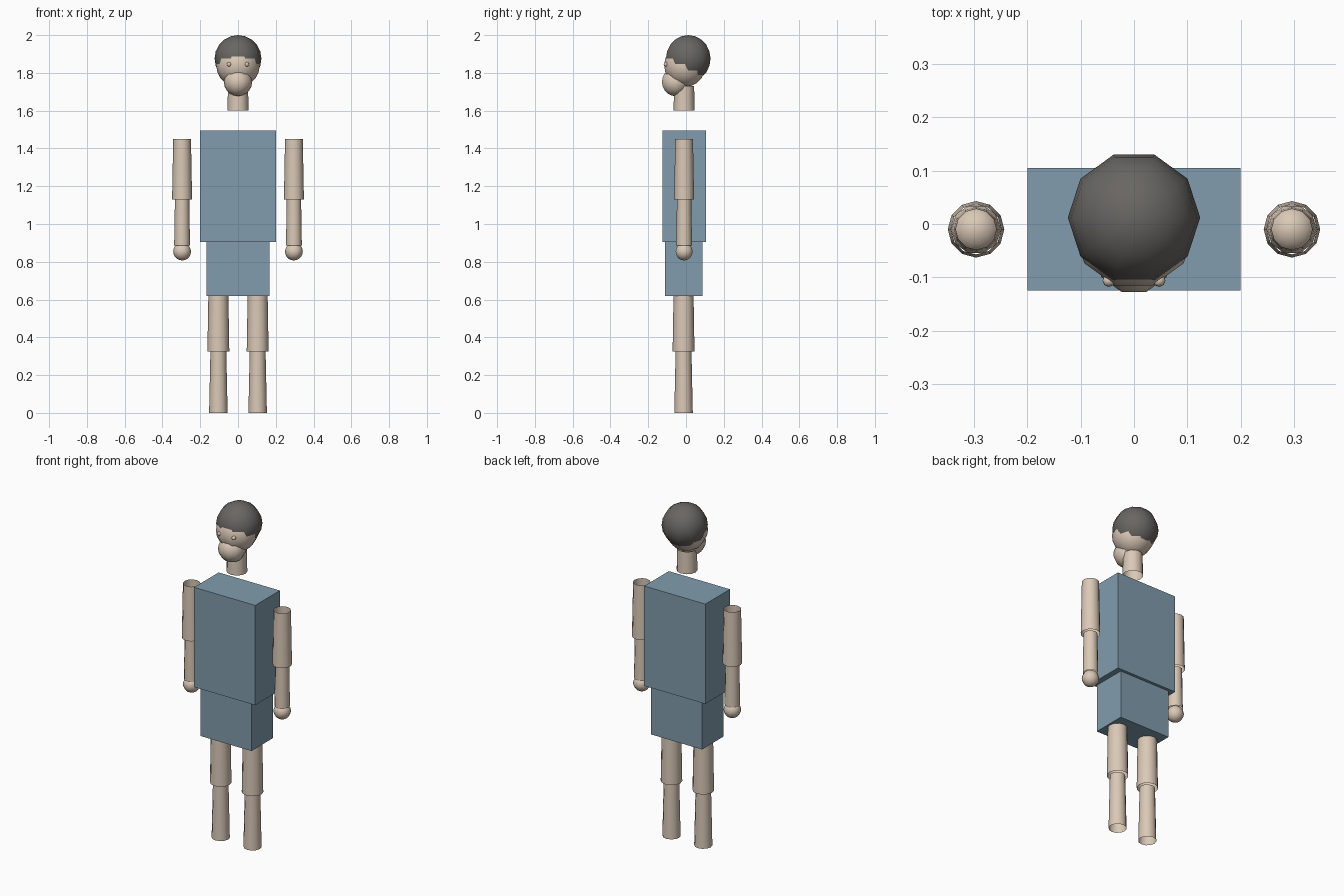
import bpy
import bmesh
from math import sin, cos, pi
from mathutils import Matrix

cube = bpy.data.objects.get("Cube")
if cube:
    bpy.data.objects.remove(cube, do_unlink=True)


def material(name, rgb):
    mat = bpy.data.materials.new(name)
    mat.use_nodes = True
    mat.diffuse_color = (*rgb, 1)
    mat.node_tree.nodes["Principled BSDF"].inputs["Base Color"].default_value = (*rgb, 1)
    return mat


SKIN = material("skin", (0.70, 0.58, 0.47))
HAIR = material("dark_hair", (0.14, 0.133, 0.124))
CLOTH = material("blue_cloth", (0.22, 0.335, 0.42))


def finish(name, bm, mat, smooth):
    mesh = bpy.data.meshes.new(name)
    bm.to_mesh(mesh)
    bm.free()
    for poly in mesh.polygons:
        poly.use_smooth = smooth
    mesh.materials.append(mat)
    obj = bpy.data.objects.new(name, mesh)
    bpy.context.collection.objects.link(obj)
    return obj


def lathe(name, x, y, profile, mat, sides):
    """Revolve (radius, z) points, listed bottom to top, about a vertical axis."""
    bm = bmesh.new()
    rings = [[bm.verts.new((x + r * cos(2 * pi * k / sides), y + r * sin(2 * pi * k / sides), z))
              for k in range(sides)] for r, z in profile]
    for low, high in zip(rings, rings[1:]):
        for k in range(sides):
            n = (k + 1) % sides
            bm.faces.new((low[k], low[n], high[n], high[k]))
    bmesh.ops.remove_doubles(bm, verts=bm.verts, dist=1e-5)
    return finish(name, bm, mat, True)


def tube(name, x, y, z0, z1, r0, r1):
    """Open-ended tapered tube."""
    return lathe(name, x, y, [(r0, z0), (r1, z1)], SKIN, 12)


def ball(name, x, y, z, r, mat, sides=10):
    profile = [(r * sin(pi * i / sides), z - r * cos(pi * i / sides)) for i in range(sides + 1)]
    return lathe(name, x, y, profile, mat, sides)


def box(name, size, center):
    bm = bmesh.new()
    bmesh.ops.create_cube(bm, size=1, matrix=Matrix.Translation(center) @ Matrix.Diagonal((*size, 1)))
    return finish(name, bm, CLOTH, False)


AXIS_Y = -0.01

# Body blocks
box("torso", (0.4, 0.23, 0.59), (0, AXIS_Y, 1.2))
box("hips", (0.333, 0.2, 0.285), (0, -0.012, 0.7625))

# Head: overlapping spheres form the hair line and jaw
tube("neck", 0, AXIS_Y, 1.6, 1.73, 0.056, 0.053)
ball("skull", 0, -0.006, 1.84, 0.115, SKIN)
ball("hair", 0, 0.012, 1.876, 0.124, HAIR)
ball("jaw", 0, -0.056, 1.752, 0.075, SKIN)

# Limbs and eyes, mirrored
for side, s in (("left", 1), ("right", -1)):
    ball(side + "_eye", s * 0.047, -0.106, 1.845, 0.012, SKIN, 8)
    arm, leg = s * 0.296, s * 0.104
    tube(side + "_upper_arm", arm, AXIS_Y, 1.13, 1.45, 0.053, 0.047)
    tube(side + "_forearm", arm, AXIS_Y, 0.885, 1.13, 0.042, 0.038)
    ball(side + "_hand", arm, AXIS_Y, 0.854, 0.047, SKIN)
    tube(side + "_thigh", leg, AXIS_Y - 0.003, 0.325, 0.62, 0.058, 0.053)
    tube(side + "_shin", leg, AXIS_Y - 0.003, 0, 0.325, 0.049, 0.042)
